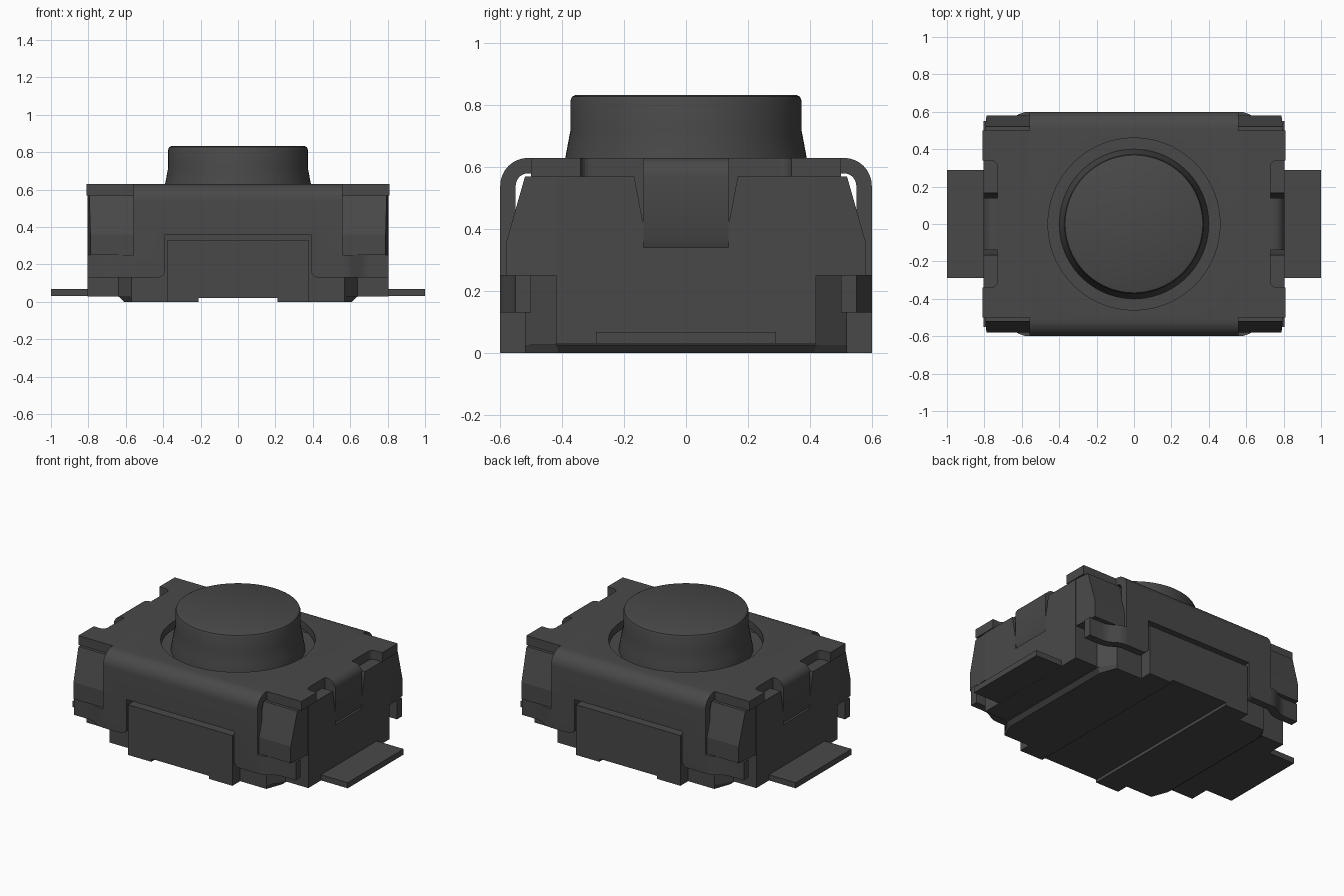
import bpy, bmesh, math
from mathutils import Vector

old = bpy.data.objects.get("Cube")
if old:
    bpy.data.objects.remove(old, do_unlink=True)

mat = bpy.data.materials.new("dark_grey")
mat.use_nodes = True
COL = (0.066, 0.066, 0.066, 1)
mat.diffuse_color = COL
mat.node_tree.nodes["Principled BSDF"].inputs["Base Color"].default_value = COL


def finish(name, bm):
    bmesh.ops.recalc_face_normals(bm, faces=bm.faces)
    me = bpy.data.meshes.new(name)
    bm.to_mesh(me)
    bm.free()
    me.materials.append(mat)
    ob = bpy.data.objects.new(name, me)
    bpy.context.collection.objects.link(ob)
    return ob


def prism(name, pts, lo, hi, axis="z", edit=None):
    """Extrude a 2D outline: plan (x,y) along z, (y,z) along x, (x,z) along y."""
    place = {"z": lambda a, b, t: (a, b, t),
             "x": lambda a, b, t: (t, a, b),
             "y": lambda a, b, t: (a, t, b)}[axis]
    bm = bmesh.new()
    base = [bm.verts.new(place(a, b, lo)) for a, b in pts]
    top = [bm.verts.new(place(a, b, hi)) for a, b in pts]
    bm.faces.new(base)
    bm.faces.new(top)
    n = len(pts)
    for i in range(n):
        bm.faces.new((base[i], base[(i + 1) % n], top[(i + 1) % n], top[i]))
    if edit:
        for v in bm.verts:
            edit(v)
    return finish(name, bm)


def box(name, x0, x1, y0, y1, z0, z1):
    return prism(name, [(x0, y0), (x1, y0), (x1, y1), (x0, y1)], z0, z1)


def lathe(name, prof, n=96):
    bm = bmesh.new()
    rings = [[bm.verts.new((r * math.cos(2 * math.pi * i / n), r * math.sin(2 * math.pi * i / n), z))
              for i in range(n)] for r, z in prof]
    bm.faces.new(rings[0])
    bm.faces.new(rings[-1])
    for a, b in zip(rings, rings[1:]):
        for i in range(n):
            bm.faces.new((a[i], a[(i + 1) % n], b[(i + 1) % n], b[i]))
    return finish(name, bm)


def arc(cx, cy, r, a0, a1, n=8):
    return [(cx + r * math.cos(math.radians(a0 + (a1 - a0) * i / n)),
             cy + r * math.sin(math.radians(a0 + (a1 - a0) * i / n))) for i in range(n + 1)]


def cut(ob, cutter):
    m = ob.modifiers.new("cut", "BOOLEAN")
    m.operation, m.solver, m.object = "DIFFERENCE", "EXACT", cutter
    bpy.context.view_layer.objects.active = ob
    bpy.ops.object.modifier_apply(modifier=m.name)
    bpy.data.objects.remove(cutter, do_unlink=True)


def smooth(ob, angle=30):
    bpy.ops.object.select_all(action="DESELECT")
    ob.select_set(True)
    bpy.context.view_layer.objects.active = ob
    bpy.ops.object.shade_smooth_by_angle(angle=math.radians(angle))


def mirror_pts(pts, sx, sy):
    return [(x * sx, y * sy) for x, y in pts]


# Housing: full-length middle, wider core under the cover, front and back blocks
middle = box("housing_middle", -0.805, 0.805, -0.42, 0.42, 0.03, 0.57)
quarter = [(0.64, 0.42), (0.57, 0.52)]
plan = (quarter + mirror_pts(quarter[::-1], -1, 1)
        + mirror_pts(quarter, -1, -1) + mirror_pts(quarter[::-1], 1, -1))
prism("housing_core", plan, 0.025, 0.565)
box("housing_block", -0.38, 0.38, -0.60, 0.60, 0.02, 0.33)

# Tapered pockets in the ends around the bent tabs
for s in (-1, 1):
    groove = prism("groove_cutter", [(-0.167, 0.60), (0.167, 0.60), (0.167, 0.57), (0.137, 0.41),
                   (0.137, 0.34), (-0.137, 0.34), (-0.137, 0.41), (-0.167, 0.57)],
                   min(s * 0.73, s * 0.9), max(s * 0.73, s * 0.9), "x")
    cut(middle, groove)

# Button
button = lathe("button", [(0.40, 0.50), (0.40, 0.57), (0.388, 0.64), (0.373, 0.72),
                          (0.373, 0.815), (0.368, 0.828), (0.357, 0.833)])
smooth(button, 35)

# Metal cover: bent channel with round hole and open arches in both flanges
R, T = 0.09, 0.05
profile = ([(0.60, 0.13)] + arc(0.60 - R, 0.63 - R, R, 0, 90)
           + arc(-0.60 + R, 0.63 - R, R, 90, 180) + [(-0.60, 0.13), (-0.60 + T, 0.13)]
           + arc(-0.60 + R, 0.63 - R, R - T, 180, 90)
           + arc(0.60 - R, 0.63 - R, R - T, 90, 0) + [(0.60 - T, 0.13)])
cover = prism("cover", profile, -0.56, 0.56, "x")
cut(cover, lathe("hole_cutter", [(0.46, 0.50), (0.46, 0.70)]))
arch = ([(-0.39, 0.36)] + arc(-0.43, 0.17, 0.04, 0, -90, 5)
        + [(-0.43, 0.0), (0.43, 0.0)] + arc(0.43, 0.17, 0.04, 270, 180, 5) + [(0.39, 0.36)])
cut(cover, prism("arch_cutter", arch, -0.8, 0.8, "y"))
smooth(cover)

# Cover ends: notched plate and a tab bent down over each end
half = ([(0.56, 0.50), (0.81, 0.50), (0.81, 0.34)]
        + arc(0.765, 0.305, 0.035, 90, 180, 5) + [(0.73, 0.14)])
wing = half + mirror_pts(half[::-1], 1, -1)
tab = ([(0.73, 0.63)] + arc(0.745, 0.57, 0.06, 90, 0, 7)
       + [(0.805, 0.37), (0.785, 0.33), (0.73, 0.33)])
for s, side in ((1, "left"), (-1, "right")):
    prism(f"cover_end_{side}", mirror_pts(wing, s, 1), 0.57, 0.63)
    smooth(prism(f"end_tab_{side}", mirror_pts(tab, s, 1), -0.139, 0.139, "y"))
    # Flat solder lead
    box(f"lead_{side}", min(s * 0.7, s), max(s * 0.7, s), -0.29, 0.29, 0.031, 0.068)

    # Raised sole pad with chamfered outer edge
    pad = [(0.21, 0.60), (0.38, 0.60), (0.38, 0.52), (0.57, 0.52), (0.64, 0.42)]
    pad = pad + mirror_pts(pad[::-1], 1, -1)

    def chamfer(v):
        if v.co.z < 0.01 and abs(v.co.x) > 0.6:
            v.co.x *= 0.61 / 0.64
            v.co.y *= 0.98
    prism(f"sole_pad_{side}", mirror_pts(pad, s, 1), 0.0, 0.03, "z", chamfer)

    for t, end in ((-1, "front"), (1, "back")):
        # Corner block, leaning in at the top and tapering to its outer face
        sect = [(0.40, 0.25), (0.58, 0.25), (0.58, 0.36), (0.52, 0.57), (0.40, 0.57)]

        def taper(v):
            if abs(v.co.x) > 0.7:
                v.co.x -= math.copysign(max(0, abs(v.co.y) - 0.42) * 0.1, v.co.x)
        prism(f"corner_{end}_{side}", mirror_pts(sect, t, 1),
              min(s * 0.55, s * 0.805), max(s * 0.55, s * 0.805), "x", taper)
        # Clip ear: strip continuing the flange with an S-shaped inward bend
        outer = [(0.555, 0.60), (0.585, 0.598), (0.615, 0.588), (0.655, 0.562),
                 (0.685, 0.552), (0.71, 0.55), (0.805, 0.55)]
        inner = [(0.805, 0.50), (0.70, 0.50), (0.665, 0.503), (0.63, 0.515),
                 (0.595, 0.538), (0.575, 0.548), (0.555, 0.55)]
        smooth(prism(f"clip_ear_{end}_{side}", mirror_pts(outer + inner, s, t), 0.13, 0.252))
